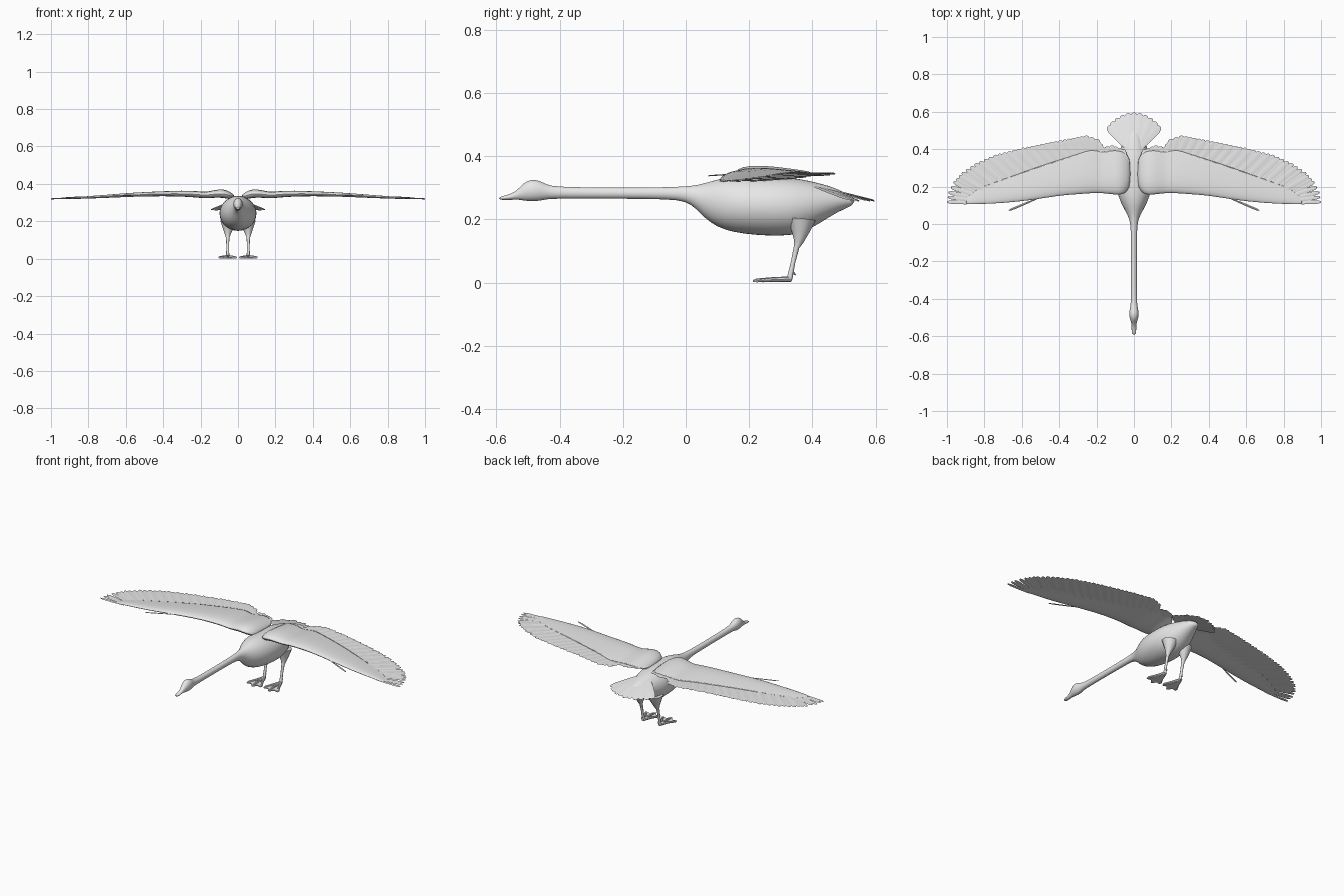
import bpy, bmesh
from math import sin, cos, pi, radians
from mathutils import Vector

cube = bpy.data.objects.get("Cube")
if cube:
    bpy.data.objects.remove(cube)

grey = bpy.data.materials.new("plain grey")
grey.use_nodes = True
grey.diffuse_color = (0.8, 0.8, 0.8, 1)
grey.node_tree.nodes["Principled BSDF"].inputs["Base Color"].default_value = (0.8, 0.8, 0.8, 1)


def finish(name, bm, mirror=False, subdivide=0, angle=40):
    bmesh.ops.recalc_face_normals(bm, faces=bm.faces)
    mesh = bpy.data.meshes.new(name)
    bm.to_mesh(mesh)
    bm.free()
    mesh.materials.append(grey)
    obj = bpy.data.objects.new(name, mesh)
    bpy.context.collection.objects.link(obj)
    bpy.ops.object.select_all(action="DESELECT")
    obj.select_set(True)
    bpy.context.view_layer.objects.active = obj
    bpy.ops.object.shade_smooth_by_angle(angle=radians(angle))
    if mirror:
        mod = obj.modifiers.new("Mirror", "MIRROR")
        mod.use_mirror_merge = False
    if subdivide:
        obj.modifiers.new("Subdivision", "SUBSURF").levels = subdivide
        obj.modifiers["Subdivision"].render_levels = subdivide
    return obj


def loft(bm, rings):
    """Skin a list of equal closed rings and cap both ends."""
    loops = [[bm.verts.new(p) for p in ring] for ring in rings]
    n = len(loops[0])
    for a, b in zip(loops, loops[1:]):
        for i in range(n):
            j = (i + 1) % n
            bm.faces.new((a[i], a[j], b[j], b[i]))
    bm.faces.new(loops[0])
    bm.faces.new(loops[-1])


def tube(bm, path, sides=12):
    """Round tapering limb through (x, y, z, radius) points."""
    pts = [Vector(p[:3]) for p in path]
    rings = []
    for i, p in enumerate(pts):
        d = (pts[min(i + 1, len(pts) - 1)] - pts[max(i - 1, 0)]).normalized()
        u = d.cross(Vector((1, 0, 0))).normalized()
        v = d.cross(u)
        rings.append([p + path[i][3] * (u * cos(2 * pi * k / sides) + v * sin(2 * pi * k / sides))
                      for k in range(sides)])
    loft(bm, rings)


def feather(bm, root, tip, width, thick=0.003):
    """Thin blade with a rounded tip and a raised middle."""
    root, tip = Vector(root), Vector(tip)
    axis = tip - root
    side = axis.cross(Vector((0, 0, 1))).normalized()
    rings = []
    for t, w in ((0, .5), (.4, .9), (.8, 1), (.93, .8), (.985, .45), (1, .15)):
        c, s = root + axis * t, side * width * w / 2
        up = Vector((0, 0, thick / 2))
        rings.append([c - s, c + up * 1.5, c + s, c - up])
    loft(bm, rings)


def along(line, t):
    """Point at fraction t of a polyline, counted by its segments."""
    f = t * (len(line) - 1)
    i = min(int(f), len(line) - 2)
    return Vector(line[i]).lerp(Vector(line[i + 1]), f - i)


# Head, neck and body in one skin: y, centre height, half width, half height
body_rows = [
    (-.592, .267, .008, .004), (-.575, .268, .013, .007), (-.55, .272, .012, .010),
    (-.53, .28, .014, .017), (-.513, .288, .020, .029), (-.49, .292, .026, .035),
    (-.465, .291, .025, .033), (-.44, .287, .019, .023), (-.41, .284, .016, .018),
    (-.2, .283, .0155, .0175), (-.05, .283, .0165, .019), (0, .281, .019, .024),
    (.03, .272, .027, .036), (.06, .259, .041, .056), (.1, .251, .064, .077),
    (.15, .248, .086, .090), (.22, .243, .100, .094), (.3, .241, .101, .095),
    (.36, .241, .090, .089), (.42, .25, .067, .066), (.48, .262, .042, .037),
    (.535, .256, .018, .010)]
bm = bmesh.new()
loft(bm, [[(rx * cos(2 * pi * k / 20), y, z + rz * sin(2 * pi * k / 20)) for k in range(20)]
          for y, z, rx, rz in body_rows])
finish("body_neck_and_head", bm, subdivide=1, angle=60)

# Fleshy wing: x, leading edge, trailing edge, height, half thickness
wing_rows = [
    (.015, .19, .37, .325, .016), (.06, .15, .39, .345, .025), (.1, .153, .397, .349, .024),
    (.15, .16, .39, .342, .020), (.18, .162, .385, .339, .018), (.22, .162, .405, .344, .019),
    (.3, .156, .375, .348, .017), (.4, .15, .345, .347, .014), (.55, .124, .295, .343, .012),
    (.7, .11, .24, .333, .009), (.8, .106, .205, .328, .007), (.87, .105, .17, .324, .005),
    (.9, .106, .13, .322, .003)]
section = [(0, 0), (.05, .6), (.2, 1), (.45, .95), (.75, .55), (1, .2),
           (1, 0), (.75, -.3), (.45, -.7), (.2, -1), (.05, -.6)]
bm = bmesh.new()
loft(bm, [[(x, a + (b - a) * u, z + h * w) for u, w in section] for x, a, b, z, h in wing_rows])
finish("wings", bm, mirror=True, subdivide=1, angle=60)

# Flight feathers fan from the wing's inside out to the tip outline
roots = [(.05, .30, .343), (.1, .30, .343), (.15, .30, .339), (.18, .33, .338),
         (.21, .35, .341), (.3, .31, .342), (.46, .26, .341), (.6, .22, .336),
         (.7, .19, .331), (.76, .17, .328), (.80, .15, .325), (.82, .13, .323), (.84, .112, .322)]
tips = [(.06, .40, .343), (.12, .42, .345), (.17, .41, .341), (.2, .455, .340),
        (.26, .472, .344), (.4, .445, .345), (.6, .405, .339), (.75, .367, .332),
        (.85, .322, .328), (.92, .275, .325), (.965, .225, .322), (.992, .17, .320),
        (1.0, .118, .319)]
bm = bmesh.new()
last = len(tips) - 1
for i in range(last):
    gap = (Vector(tips[i + 1]) - Vector(tips[i])).length
    count = max(2, round(gap / .025))
    for k in range(count + (i == last - 1)):
        t = (i + k / count) / last
        width = .036 if t < .6 else .036 - .04 * (t - .6)
        lift = Vector((0, 0, .002 * (k % 2)))
        feather(bm, along(roots, t) + lift, along(tips, t) + lift, width)
finish("flight_feathers", bm, mirror=True, angle=30)

# Short stray feather ahead of each wing's leading edge
bm = bmesh.new()
feather(bm, (.52, .135, .342), (.67, .072, .338), .012)
finish("leading_edge_feathers", bm, mirror=True, angle=30)

# Tail fan
bm = bmesh.new()
for k in range(-5, 6):
    a = radians(k * 9.6)
    r = .193 + .006 * cos(3 * a)
    base = (.02 * sin(a), .39, .312)
    feather(bm, base, (r * sin(a), .397 + r * cos(a), .258 + .003 * (k % 2)), .044)
finish("tail_feathers", bm, angle=30)

# Legs with feathered thighs
bm = bmesh.new()
tube(bm, [(.05, .365, .2, .045), (.053, .362, .16, .028), (.055, .357, .13, .015),
          (.055, .35, .112, .009), (.055, .338, .06, .007), (.055, .328, .012, .009)])
finish("legs", bm, mirror=True, angle=60)

# Webbed feet: three toes, a web and a hind toe
bm = bmesh.new()
toe_tips = [(.012, .23), (.055, .212), (.1, .23)]
for x, y in toe_tips:
    tube(bm, [(.055, .332, .011, .009), ((.055 + x) / 2, (.332 + y) / 2, .010, .007),
              (x, y + .012, .007, .006), (x, y, .005, .003)], 8)
tube(bm, [(.055, .328, .035, .005), (.055, .342, .029, .004), (.055, .347, .024, .002)], 8)
outline = [(.055, .33), toe_tips[0], (.034, .236), toe_tips[1], (.078, .236), toe_tips[2]]
loft(bm, [[(x, y, z) for x, y in outline] for z in (.002, .008)])
finish("webbed_feet", bm, mirror=True, angle=40)
